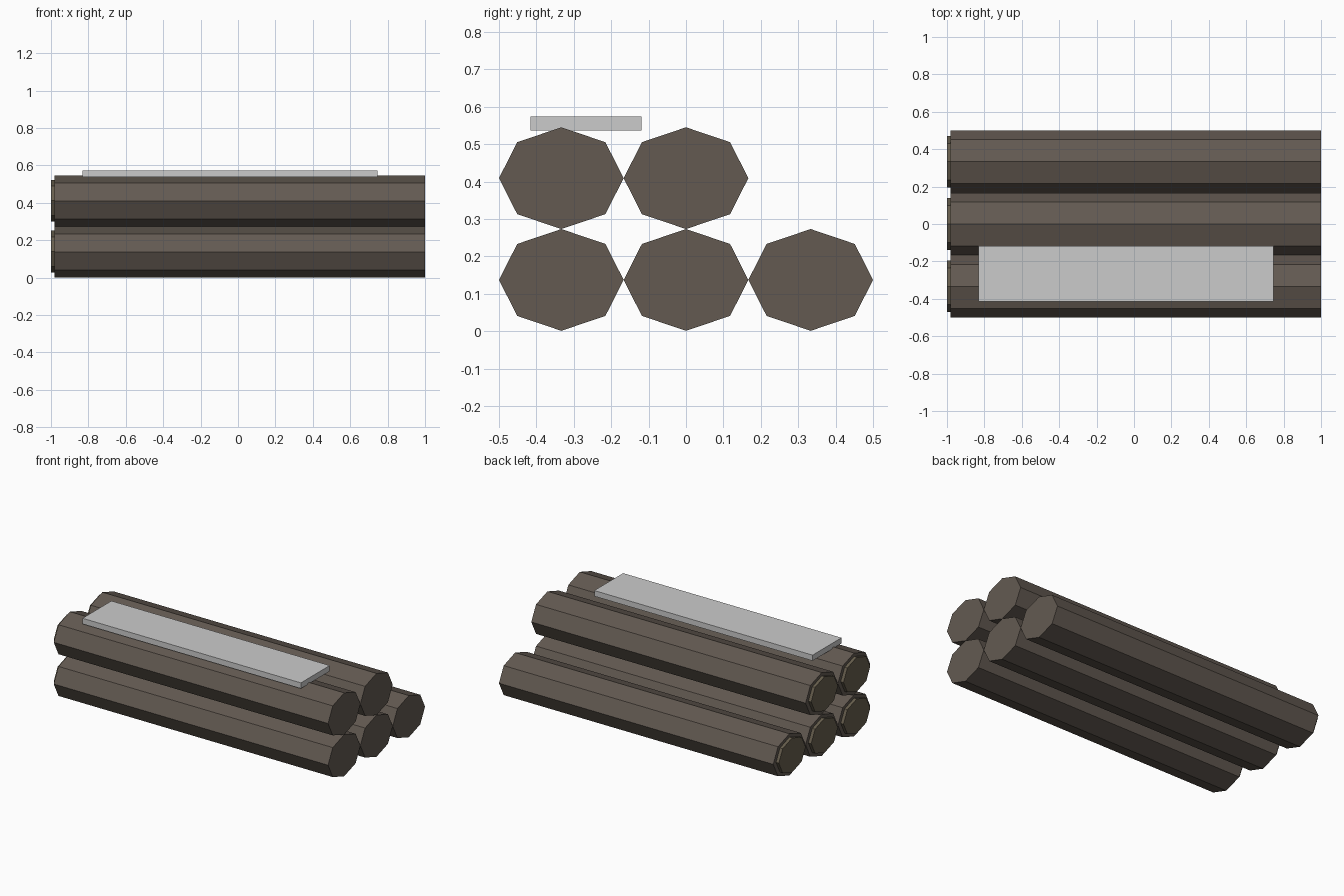
import bpy
from math import pi

if "Cube" in bpy.data.objects:
    bpy.data.objects.remove(bpy.data.objects["Cube"])


def material(name, color):
    mat = bpy.data.materials.new(name)
    mat.diffuse_color = (*color, 1)
    mat.use_nodes = True
    mat.node_tree.nodes["Principled BSDF"].inputs["Base Color"].default_value = mat.diffuse_color
    return mat


def prism(name, x0, x1, y, z, ry, rz, mat):
    # eight-sided bar along x with a corner at the top
    bpy.ops.mesh.primitive_cylinder_add(vertices=8, radius=1, depth=x1 - x0)
    ob = bpy.context.object
    ob.name = name
    ob.rotation_euler = (0, pi / 2, 0)
    bpy.ops.object.transform_apply(rotation=True)
    ob.scale = (1, ry, rz)
    ob.location = ((x0 + x1) / 2, y, z)
    bpy.ops.object.transform_apply(location=False, scale=True)
    ob.data.materials.append(mat)
    return ob


bark = material("bark", (0.125, 0.102, 0.083))
cut_wood = material("cut_wood", (0.135, 0.112, 0.075))

# Stacked logs: three below, two above, each with a raised cut end
RY, RZ = 1 / 6, 0.136
rows = [(RZ + 0.001, (-1 / 3, 0, 1 / 3)), (3 * RZ + 0.001, (-1 / 3, 0))]
count = 0
for z, columns in rows:
    for y in columns:
        count += 1
        prism(f"log_{count}", -0.98, 1.0, y, z, RY, RZ, bark)
        prism(f"log_end_{count}", -1.0, -0.979, y, z + 0.002, 0.138, 0.112, cut_wood)

# Plank lying on top
bpy.ops.mesh.primitive_cube_add(size=1, location=(-0.043, -0.267, 0.555))
plank = bpy.context.object
plank.name = "plank"
plank.scale = (1.576, 0.297, 0.037)
bpy.ops.object.transform_apply(location=False, scale=True)
